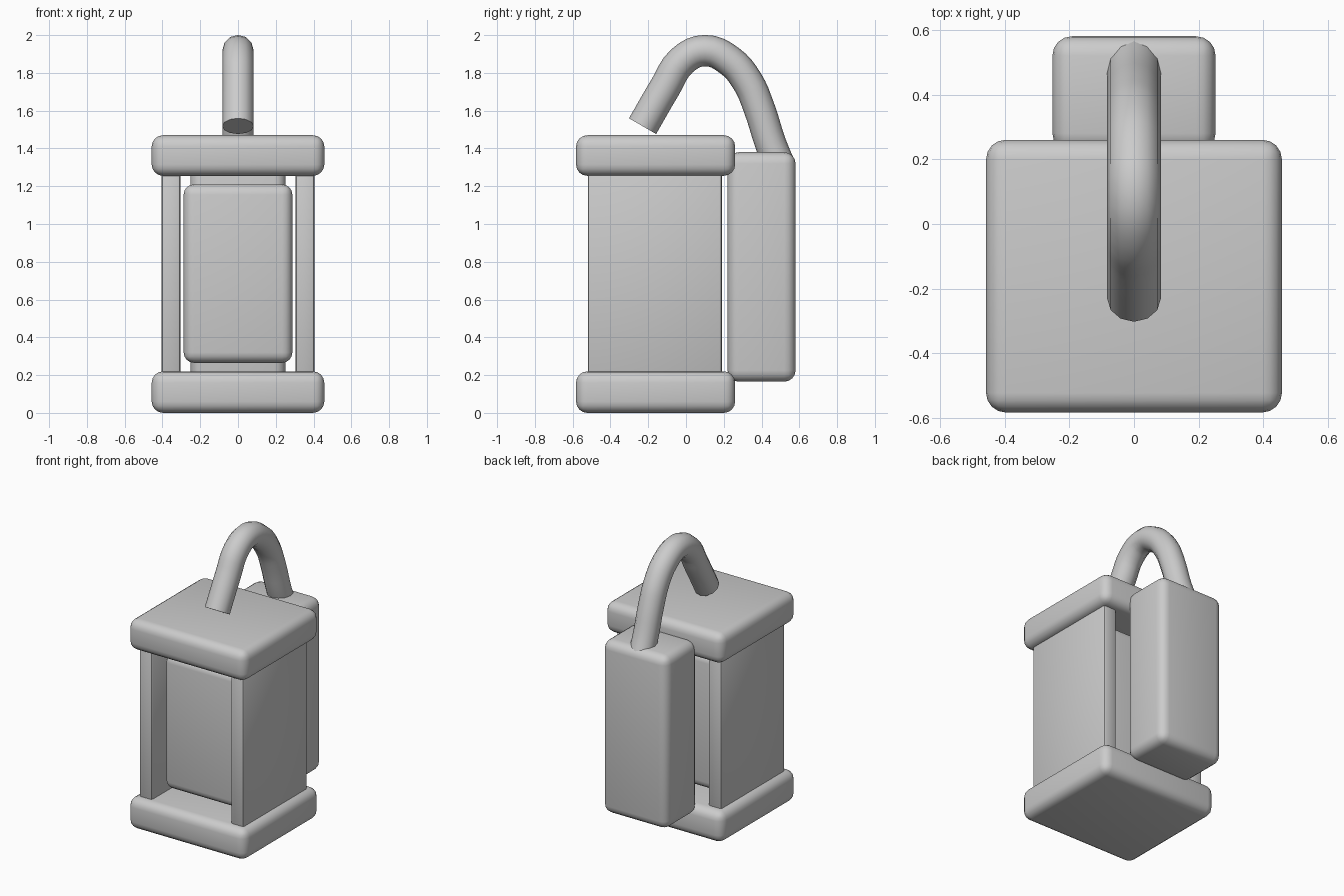
import bpy, math

if "Cube" in bpy.data.objects:
    bpy.data.objects.remove(bpy.data.objects["Cube"])


def box(name, lo, hi, bevel, segments=4):
    """Rounded box between two opposite corners."""
    mid = [(a + b) / 2 for a, b in zip(lo, hi)]
    bpy.ops.mesh.primitive_cube_add(size=1, location=mid)
    ob = bpy.context.object
    ob.name = name
    ob.scale = [b - a for a, b in zip(lo, hi)]
    bpy.ops.object.transform_apply(location=False, rotation=False, scale=True)
    mod = ob.modifiers.new("rounding", 'BEVEL')
    mod.width = bevel
    mod.segments = segments
    bpy.ops.object.modifier_apply(modifier=mod.name)
    bpy.ops.object.shade_smooth_by_angle(angle=math.radians(35))
    return ob


# Base and top slabs
for name, z0, z1 in (("base_slab", 0, 0.22), ("top_slab", 1.255, 1.47)):
    box(name, (-0.457, -0.582, z0), (0.457, 0.26, z1), 0.06)

# Side panels between the slabs
for name, s in (("left_panel", -1), ("right_panel", 1)):
    xs = sorted((s * 0.305, s * 0.405))
    box(name, (xs[0], -0.52, 0.19), (xs[1], 0.19, 1.285), 0.015, 2)

# Inner core block
box("core_block", (-0.288, -0.42, 0.265), (0.288, 0.095, 1.21), 0.055)

# Rear block
box("rear_block", (-0.252, 0.22, 0.165), (0.252, 0.58, 1.38), 0.06)

# Bent handle tube, path in the y-z plane
path = [(-0.23, 1.518), (-0.11, 1.725), (-0.02, 1.865), (0.1, 1.918),
        (0.23, 1.865), (0.325, 1.755), (0.385, 1.62), (0.45, 1.42), (0.5, 1.3)]
curve = bpy.data.curves.new("handle", 'CURVE')
curve.dimensions = '3D'
curve.bevel_depth = 0.083
curve.bevel_resolution = 4
curve.resolution_u = 4
curve.use_fill_caps = True
spline = curve.splines.new('BEZIER')
spline.bezier_points.add(len(path) - 1)
for p, (y, z) in zip(spline.bezier_points, path):
    p.co = (0, y, z)
    p.handle_left_type = p.handle_right_type = 'AUTO'
handle = bpy.data.objects.new("handle", curve)
bpy.context.collection.objects.link(handle)
bpy.ops.object.select_all(action='DESELECT')
handle.select_set(True)
bpy.context.view_layer.objects.active = handle
bpy.ops.object.convert(target='MESH')
bpy.ops.object.shade_smooth_by_angle(angle=math.radians(40))
